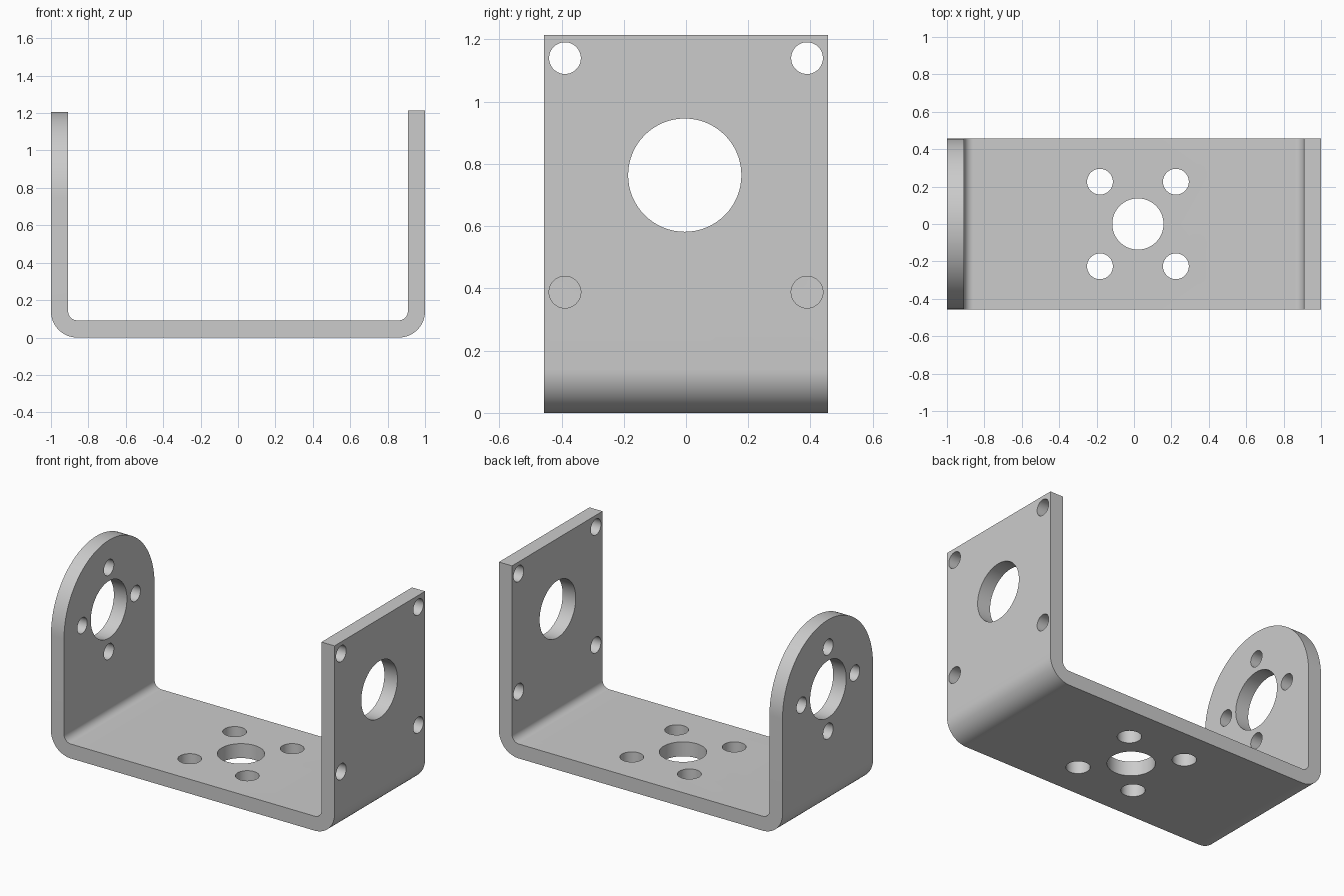
import bpy, bmesh
from math import sin, cos, pi, radians
from mathutils import Vector

cube = bpy.data.objects.get("Cube")
if cube:
    bpy.data.objects.remove(cube, do_unlink=True)

HALF_W = 0.456      # half depth along y
THICK = 0.092       # sheet thickness
BEND = 0.14         # outer bend radius
HOLE_Z = 0.764      # height of the pivot holes


def arc(cx, cy, r, start, end, steps):
    """Points along an arc, angles in degrees."""
    angles = [radians(start + (end - start) * i / steps) for i in range(steps + 1)]
    return [(cx + r * cos(a), cy + r * sin(a)) for a in angles]


def add_prism(bm, outline, axis, lo, hi):
    """Extrude a 2D outline along an axis: x uses (y, z), y uses (x, z), z uses (x, y)."""
    place = {"x": lambda a, b, t: (t, a, b),
             "y": lambda a, b, t: (a, t, b),
             "z": lambda a, b, t: (a, b, t)}[axis]
    rings = [[bm.verts.new(place(a, b, t)) for a, b in outline] for t in (lo, hi)]
    n = len(outline)
    faces = [bm.faces.new(ring) for ring in rings]
    for i in range(n):
        j = (i + 1) % n
        faces.append(bm.faces.new((rings[0][i], rings[0][j], rings[1][j], rings[1][i])))
    bmesh.ops.recalc_face_normals(bm, faces=faces)


def add_hole(bm, a, b, r, axis, lo, hi):
    add_prism(bm, arc(a, b, r, 0, 360, 64)[:-1], axis, lo, hi)


def make_object(name, bm):
    mesh = bpy.data.meshes.new(name)
    bm.to_mesh(mesh)
    bm.free()
    obj = bpy.data.objects.new(name, mesh)
    bpy.context.collection.objects.link(obj)
    return obj


# Bent sheet: U-shaped section extruded across the depth
inner = BEND - THICK
bend_x = 1 - BEND
outline = [(-1, 1.3)]
outline += arc(-bend_x, BEND, BEND, 180, 270, 16)
outline += arc(bend_x, BEND, BEND, 270, 360, 16)
outline += [(1, 1.215), (1 - THICK, 1.215)]
outline += arc(bend_x, BEND, inner, 360, 270, 12)
outline += arc(-bend_x, BEND, inner, 270, 180, 12)
outline += [(THICK - 1, 1.3)]
bm = bmesh.new()
add_prism(bm, outline, "y", -HALF_W, HALF_W)
bracket = make_object("u_bracket", bm)

# Cutter that rounds the top of the right arm
bm = bmesh.new()
round_z = 1.206 - HALF_W
trim = arc(0, round_z, HALF_W, 180, 0, 64)
trim += [(0.6, round_z), (0.6, 1.5), (-0.6, 1.5), (-0.6, round_z)]
add_prism(bm, trim, "x", -1.2, -0.7)
round_cutter = make_object("round_end_cutter", bm)

# Cutter for every drilled hole
bm = bmesh.new()
add_hole(bm, -0.004, HOLE_Z, 0.182, "x", -1.2, 1.2)
for sy in (-1, 1):
    for z in (0.388, 1.14):
        add_hole(bm, sy * 0.389, z, 0.051, "x", 0.7, 1.2)
    for sx in (-1, 1):
        add_hole(bm, 0.021 + sx * 0.203, sy * 0.226, 0.069, "z", -0.2, 0.3)
for k in range(4):
    y, z = 0.268 * cos(k * pi / 2), 0.268 * sin(k * pi / 2)
    add_hole(bm, y - 0.004, HOLE_Z + z, 0.05, "x", -1.2, -0.7)
add_hole(bm, 0.021, 0, 0.137, "z", -0.2, 0.3)
hole_cutter = make_object("hole_cutter", bm)

# Cut the sheet, then drop the cutters
bpy.ops.object.select_all(action="DESELECT")
bracket.select_set(True)
bpy.context.view_layer.objects.active = bracket
for cutter in (round_cutter, hole_cutter):
    cutter.hide_render = True
    mod = bracket.modifiers.new(cutter.name, "BOOLEAN")
    mod.operation = "DIFFERENCE"
    mod.solver = "EXACT"
    mod.object = cutter
    bpy.ops.object.modifier_apply(modifier=mod.name)
    bpy.data.objects.remove(cutter, do_unlink=True)

# Plain grey metal
metal = bpy.data.materials.new("grey_metal")
metal.use_nodes = True
colour = (0.6, 0.6, 0.6, 1)
metal.diffuse_color = colour
metal.node_tree.nodes["Principled BSDF"].inputs["Base Color"].default_value = colour
bracket.data.materials.clear()
bracket.data.materials.append(metal)

bpy.ops.object.shade_smooth_by_angle(angle=radians(30))
